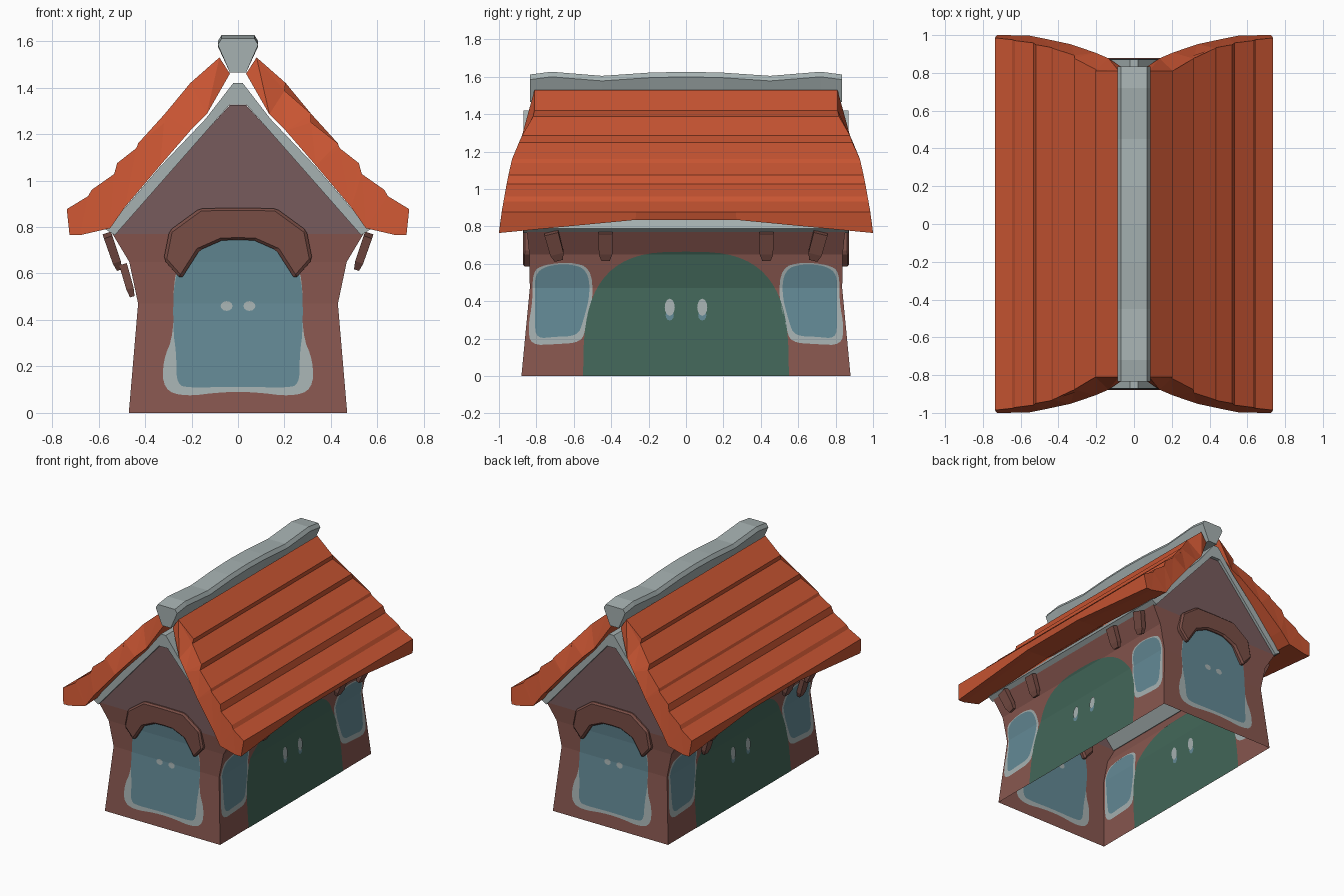
import bpy, bmesh, math
from mathutils import Vector

if "Cube" in bpy.data.objects:
    bpy.data.objects.remove(bpy.data.objects["Cube"])

def material(name, rgb):
    m = bpy.data.materials.new(name)
    m.diffuse_color = (*rgb, 1)
    m.use_nodes = True
    m.node_tree.nodes["Principled BSDF"].inputs["Base Color"].default_value = m.diffuse_color
    return m

ORANGE = material("roof_orange", (0.58, 0.09, 0.032))
GREY = material("pale_grey", (0.38, 0.44, 0.44))
WALL = material("wall_brown", (0.245, 0.095, 0.078))
GABLE = material("gable_brown", (0.185, 0.105, 0.108))
WOOD = material("trim_brown", (0.19, 0.075, 0.06))
BLUE = material("window_blue", (0.125, 0.25, 0.30))
GREEN = material("door_green", (0.055, 0.135, 0.10))

def finish(name, bm, *mats, fix=True):
    if fix:
        bmesh.ops.recalc_face_normals(bm, faces=bm.faces[:])
    me = bpy.data.meshes.new(name)
    bm.to_mesh(me)
    bm.free()
    for m in mats:
        me.materials.append(m)
    ob = bpy.data.objects.new(name, me)
    bpy.context.collection.objects.link(ob)
    return ob

def loft(bm, rings):
    """Closed rings joined by quads, triangulated end caps."""
    vs = [[bm.verts.new(p) for p in r] for r in rings]
    n = len(vs[0])
    for a, b in zip(vs, vs[1:]):
        for i in range(n):
            j = (i + 1) % n
            bm.faces.new((a[i], a[j], b[j], b[i]))
    caps = [bm.faces.new(vs[0]), bm.faces.new(vs[-1])]
    bmesh.ops.triangulate(bm, faces=caps)

def interp(table, z):
    for (z0, a), (z1, b) in zip(table, table[1:]):
        if z <= z1:
            return a + (b - a) * (z - z0) / (z1 - z0)
    return table[-1][1]

# Wall half widths by height
HX = [(0, .47), (.47, .43), (.65, .468), (.77, .54)]
HY = [(0, .88), (.47, .835), (.65, .838), (.77, .85)]

# Walls: flared open box with gables at both ends
bm = bmesh.new()
rings = []
for (z, x), (_, y) in zip(HX, HY):
    rings.append([bm.verts.new(p) for p in ((-x, -y, z), (x, -y, z), (x, y, z), (-x, y, z))])
for a, b in zip(rings, rings[1:]):
    for i in range(4):
        j = (i + 1) % 4
        bm.faces.new((a[i], a[j], b[j], b[i]))
top = rings[-1]
for a, b, s in ((top[0], top[1], -1), (top[2], top[3], 1)):
    p = bm.verts.new((-.035 * s, .85 * s, 1.325))
    q = bm.verts.new((.035 * s, .85 * s, 1.325))
    bm.faces.new((a, b, p, q))
for f in bm.faces:
    f.material_index = 1 if f.calc_center_median().z > .78 else 0
finish("walls", bm, WALL, GABLE)

# Grey underlay beneath the tiles
half = [(.57, .79), (.485, .885), (.335, 1.06), (.14, 1.265), (.02, 1.42)]
inner = [(.035, 1.328), (.53, .765)]
prof = half + [(-x, z) for x, z in reversed(half)] + [(-x, z) for x, z in reversed(inner)] + inner
bm = bmesh.new()
loft(bm, [[(x, y, z) for x, z in prof] for y in (-.87, .87)])
finish("roof_underlay", bm, GREY)

# Stepped tile roof, ends lean outward towards the eaves
ROOF_Y = [(.7, 1.0), (.77, 1.0), (.88, .985), (1.05, .955), (1.16, .93), (1.28, .88), (1.4, .81), (1.6, .81)]
OUTER = [(.08, 1.53), (.205, 1.42), (.2, 1.387), (.315, 1.287), (.315, 1.25), (.43, 1.16), (.437, 1.14),
         (.52, 1.075), (.533, 1.028), (.63, .96), (.645, .933), (.737, .877)]
UNDER = [(.725, .765), (.68, .765), (.55, .795), (.487, .885), (.335, 1.065), (.205, 1.215), (.135, 1.285), (.035, 1.46)]
for side, label in ((1, "right"), (-1, "left")):
    bm = bmesh.new()
    secs = []
    for t in (-1, -.27, .27, 1):
        ring = []
        for x, z in OUTER + UNDER:
            lift = .07 if abs(t) < 1 and z < .77 else .045 if abs(t) < 1 and z < .8 else 0
            ring.append((x * side, t * interp(ROOF_Y, z), z + lift))
        secs.append(ring)
    loft(bm, secs)
    finish("roof_tiles_" + label, bm, ORANGE)

# Wavy ridge cap
bm = bmesh.new()
secs = []
for y, d in ((-.835, -.015), (-.72, 0), (-.45, -.022), (-.2, -.005), (0, 0), (.2, -.005), (.45, -.022), (.72, 0), (.835, -.015)):
    w = (.07, .087, .035)
    secs.append([(-w[2], y, 1.465), (w[2], y, 1.465), (w[1], y, 1.6 + d), (w[0], y, 1.627 + d),
                 (-w[0], y, 1.627 + d), (-w[1], y, 1.6 + d)])
loft(bm, secs)
finish("ridge_cap", bm, GREY)

# Arched hoods over the end windows
ho = [(-.32, .66), (-.295, .785), (-.165, .88), (0, .882), (.165, .88), (.295, .785), (.32, .66)]
hi = [(-.245, .575), (-.165, .70), (-.07, .742), (0, .745), (.07, .742), (.165, .70), (.245, .575)]
for s, label in ((-1, "front"), (1, "back")):
    bm = bmesh.new()
    loft(bm, [[(x0, s * .80, z0), (x1, s * .80, z1), (x1, s * .872, z1), (x0, s * .872, z0)]
              for (x0, z0), (x1, z1) in zip(ho, hi)])
    ob = finish(label + "_hood", bm, WOOD)
    bev = ob.modifiers.new("bevel", "BEVEL")
    bev.width, bev.segments = .012, 1

# Eave brackets
def bracket(name, a, b, w):
    a, b = Vector(a), Vector(b)
    d = (b - a).normalized()
    u = d.cross(Vector((0, 1, 0))).normalized()
    v = d.cross(u)
    bm = bmesh.new()
    loft(bm, [[c + u * i * k * .5 + v * j * k for i, j in ((-1, -1), (1, -1), (1, 1), (-1, 1))]
              for c, k in ((a, w), (a.lerp(b, .75), w * .95), (b, w * .6))])
    finish(name, bm, WOOD)

for s, label in ((1, "right"), (-1, "left")):
    for i, (y0, y1) in enumerate(((-.72, -.68), (-.43, -.43), (.43, .43), (.72, .68))):
        bracket(f"{label}_bracket_{i}", (s * .562, y0, .765), (s * .512, y1, .62), .038)
for i, y in enumerate((-.68, .43)):
    bracket(f"left_lower_bracket_{i}", (-.495, y, .64), (-.455, y, .5), .034)

# Painted plates that follow the bent walls, seen inside and out
def smooth(pts, n=2):
    for _ in range(n):
        new = []
        for (a, b), (c, d) in zip(pts, pts[1:] + pts[:1]):
            new += [(.75 * a + .25 * c, .75 * b + .25 * d), (.25 * a + .75 * c, .25 * b + .75 * d)]
        pts = new
    return pts

def plate(name, pts, axis, s, layer, mat):
    for tag, way in (("", 1), ("_inside", -1)):
        off = way * (.002 + .003 * layer)
        bm = bmesh.new()
        bm.faces.new([bm.verts.new((u, 0, z)) for u, z in pts])
        for z in (.47, .65):
            bmesh.ops.bisect_plane(bm, geom=bm.verts[:] + bm.edges[:] + bm.faces[:],
                                   plane_co=(0, 0, z), plane_no=(0, 0, 1))
        for v in bm.verts:
            u, _, z = v.co
            d = s * (interp(HX if axis == "x" else HY, z) + off)
            v.co = (d, u, z) if axis == "x" else (u, d, z)
        bm.normal_update()
        out = Vector((s, 0, 0) if axis == "x" else (0, s, 0)) * way
        for f in bm.faces:
            if f.normal.dot(out) < 0:
                f.normal_flip()
        finish(name + tag, bm, mat, fix=False)

def mirrored(pts):
    return pts + [(-u, z) for u, z in reversed(pts)]

def oval(u, z, a, b):
    return [(u + a * math.cos(t * math.pi / 6), z + b * math.sin(t * math.pi / 6)) for t in range(12)]

# End windows
frame = smooth(mirrored([(.07, .09), (.23, .07), (.32, .10), (.325, .22), (.275, .34), (.28, .58), (.23, .68), (.1, .755)]))
pane = smooth(mirrored([(.06, .112), (.2, .108), (.265, .12), (.265, .25), (.28, .36), (.277, .58), (.22, .68), (.1, .745)]))
for s, label in ((-1, "front"), (1, "back")):
    plate(label + "_window_frame", frame, "y", s, 0, GREY)
    plate(label + "_window_pane", pane, "y", s, 1, BLUE)
    for k in (-1, 1):
        plate(f"{label}_window_handle_{k}", oval(k * .049, .46, .026, .021), "y", s, 2, GREY)

# Side doors and side windows
door = []
for i in range(33):
    t = math.pi * i / 32
    c, q = math.cos(t), max(math.sin(t), 0)
    door.append((.55 * math.copysign(abs(c) ** (2 / 3), c), .665 * q ** (2 / 3)))
door[0], door[-1] = (.55, 0), (-.55, 0)
s_frame = [(.56, .18), (.70, .17), (.83, .165), (.845, .26), (.82, .40), (.82, .56), (.76, .595), (.62, .61), (.51, .58), (.495, .42), (.535, .26)]
s_pane = [(.58, .215), (.70, .21), (.80, .20), (.81, .29), (.805, .42), (.81, .54), (.75, .59), (.62, .60), (.53, .57), (.51, .45), (.55, .29)]
for s, label in ((1, "right"), (-1, "left")):
    plate(label + "_door", door, "x", s, 0, GREEN)
    for k in (-1, 1):
        plate(f"{label}_door_handle_tip_{k}", oval(k * .087, .325, .022, .028), "x", s, 1, BLUE)
        plate(f"{label}_door_handle_{k}", oval(k * .087, .368, .027, .046), "x", s, 2, GREY)
        plate(f"{label}_window_frame_{k}", smooth([(k * u, z) for u, z in s_frame]), "x", s, 0, GREY)
        plate(f"{label}_window_pane_{k}", smooth([(k * u, z) for u, z in s_pane]), "x", s, 1, BLUE)
